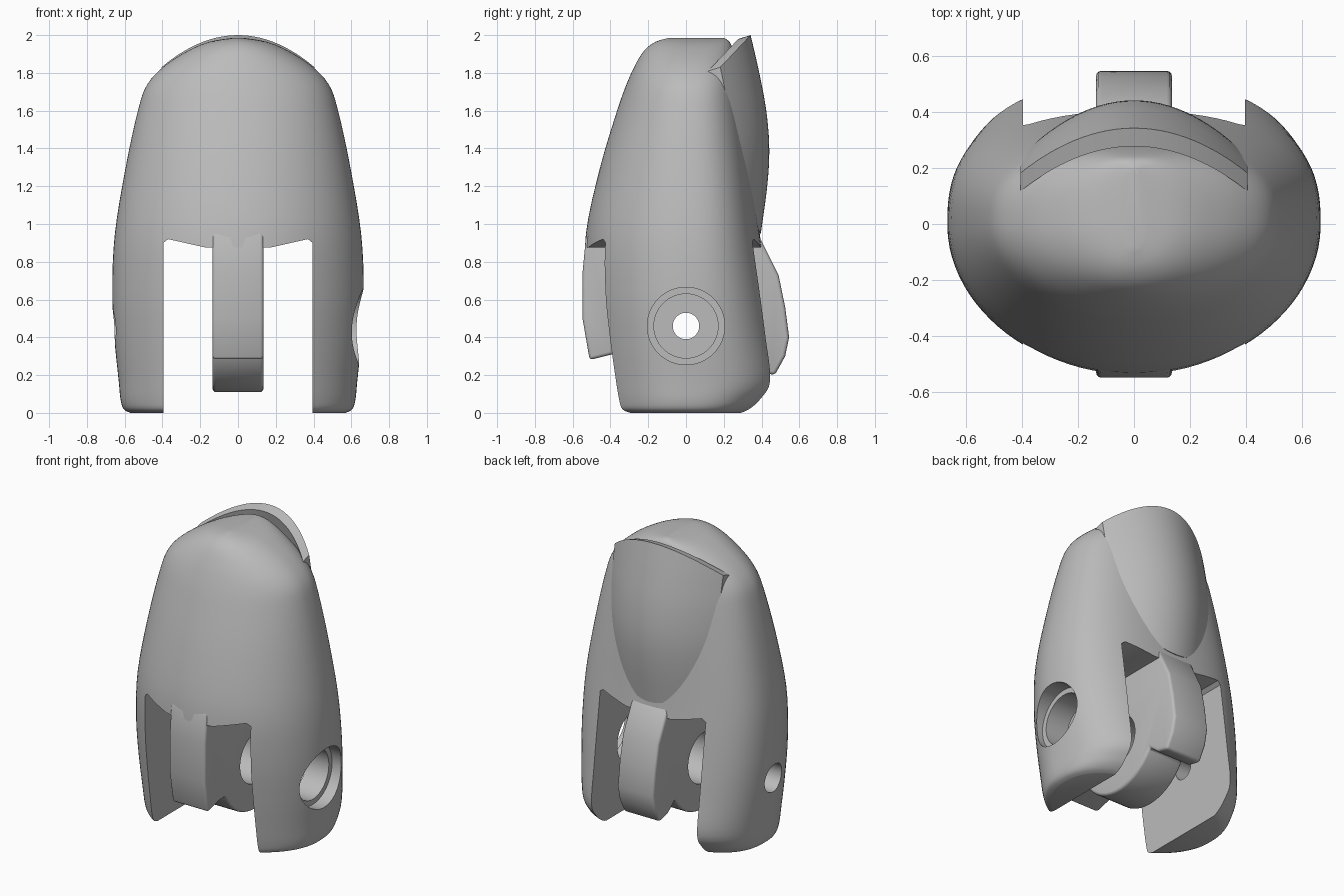
import bpy, bmesh, math
from mathutils import Vector

cube = bpy.data.objects.get("Cube")
if cube:
    bpy.data.objects.remove(cube, do_unlink=True)

grey = bpy.data.materials.new("plain grey")
grey.use_nodes = True
grey.diffuse_color = (0.5, 0.5, 0.5, 1)
grey.node_tree.nodes["Principled BSDF"].inputs["Base Color"].default_value = (0.5, 0.5, 0.5, 1)


def make(name, bm):
    bmesh.ops.recalc_face_normals(bm, faces=bm.faces)
    mesh = bpy.data.meshes.new(name)
    bm.to_mesh(mesh)
    bm.free()
    ob = bpy.data.objects.new(name, mesh)
    bpy.context.collection.objects.link(ob)
    mesh.materials.append(grey)
    return ob


def activate(ob):
    bpy.ops.object.select_all(action='DESELECT')
    ob.select_set(True)
    bpy.context.view_layer.objects.active = ob


def cut(ob, cutter):
    mod = ob.modifiers.new("cut", 'BOOLEAN')
    mod.operation, mod.solver, mod.object = 'DIFFERENCE', 'EXACT', cutter
    activate(ob)
    bpy.ops.object.modifier_apply(modifier=mod.name)
    bpy.data.objects.remove(cutter, do_unlink=True)


def bevel(ob, width, angle):
    mod = ob.modifiers.new("bevel", 'BEVEL')
    mod.width, mod.segments, mod.angle_limit = width, 3, math.radians(angle)
    activate(ob)
    bpy.ops.object.modifier_apply(modifier=mod.name)


def smooth(ob):
    activate(ob)
    bpy.ops.object.shade_smooth_by_angle(angle=math.radians(32))


def prism(name, points, offset):
    """Extrude a closed outline of 3D points along offset."""
    bm = bmesh.new()
    face = bm.faces.new([bm.verts.new(p) for p in points])
    new = bmesh.ops.extrude_face_region(bm, geom=[face])["geom"]
    bmesh.ops.translate(bm, vec=offset, verts=[g for g in new if isinstance(g, bmesh.types.BMVert)])
    return make(name, bm)


def bore(radius, x0, x1, sides=64):
    """Cylinder along x through the hinge axis."""
    ring = [(x0, radius * math.cos(2 * math.pi * i / sides),
             AXIS_Z + radius * math.sin(2 * math.pi * i / sides)) for i in range(sides)]
    return prism("bore_cutter", ring, (x1 - x0, 0, 0))


def spline(keys, steps):
    """Catmull-Rom through rows of values."""
    rows = [Vector(k) for k in keys]
    out = []
    for i in range(len(rows) - 1):
        a, b, c, d = rows[max(i - 1, 0)], rows[i], rows[i + 1], rows[min(i + 2, len(rows) - 1)]
        for s in range(steps):
            t = s / steps
            out.append(b + (c - a) * (t / 2) + (a * 2 - b * 5 + c * 4 - d) * (t * t / 2)
                       + (b * 3 - a - c * 3 + d) * (t ** 3 / 2))
    return out + [rows[-1]]


AXIS_Z = 0.46

# Shell: height, half width, front depth, back depth
SHELL = [
    (0, 0.57, 0.41, 0.35), (0.02, 0.605, 0.445, 0.39), (0.07, 0.622, 0.458, 0.45),
    (0.17, 0.632, 0.475, 0.51), (0.4, 0.655, 0.505, 0.475), (0.65, 0.666, 0.53, 0.435),
    (0.95, 0.652, 0.53, 0.39), (1.3, 0.595, 0.455, 0.345), (1.6, 0.53, 0.365, 0.305),
    (1.74, 0.48, 0.315, 0.285), (1.84, 0.385, 0.27, 0.27), (1.92, 0.26, 0.22, 0.25),
    (1.965, 0.15, 0.16, 0.23), (1.985, 0.03, 0.09, 0.2),
]


def shell_point(row, angle):
    z, half, front, back = row
    c, s = math.cos(angle), math.sin(angle)
    power, depth = (2 / 2.6, back) if s > 0 else (1, front)
    return (half * math.copysign(abs(c) ** power, c),
            depth * math.copysign(abs(s) ** power, s), z)


N = 96
bm = bmesh.new()
rings = [[bm.verts.new(shell_point(r, 2 * math.pi * (i + 0.5) / N)) for i in range(N)]
         for r in spline(SHELL, 4)]
for low, high in zip(rings, rings[1:]):
    for i in range(N):
        j = (i + 1) % N
        bm.faces.new((low[i], low[j], high[j], high[i]))
bm.faces.new(rings[0])
bm.faces.new(rings[-1])
shell = make("fingertip_shell", bm)

# Slot between the two legs
slot = [(-0.395, -0.1), (0.395, -0.1), (0.395, 0.9), (0.37, 0.92), (0.17, 0.875),
        (-0.17, 0.875), (-0.37, 0.92), (-0.395, 0.9)]
cut(shell, prism("slot_cutter", [(x, -1, z) for x, z in slot], (0, 2, 0)))

# Stepped pin hole through the legs
for radius, x0, x1 in ((0.205, 0.56, 1), (0.17, 0.2, 0.9), (0.07, -0.9, -0.2), (0.095, -0.9, -0.52)):
    cut(shell, bore(radius, x0, x1))
smooth(shell)

# Hinge tongue with a round barrel underneath
barrel = [(0.35 * math.cos(math.radians(a)), AXIS_Z + 0.35 * math.sin(math.radians(a)))
          for a in range(205, 331, 5)]
tongue_outline = ([(-0.5, 1.0), (-0.53, 0.93), (-0.547, 0.75), (-0.548, 0.5), (-0.51, 0.28), (-0.39, 0.31)]
                  + barrel + [(0.38, 0.22), (0.47, 0.2), (0.525, 0.3), (0.546, 0.4), (0.525, 0.56),
                              (0.49, 0.73), (0.385, 0.94), (0.3, 1.0)])
tongue = prism("hinge_tongue", [(-0.135, y, z) for y, z in tongue_outline], (0.27, 0, 0))
bevel(tongue, 0.018, 50)
cut(tongue, bore(0.17, -0.5, 0.5))
smooth(tongue)

# Curved nail plate on the back
NAIL = spline([(0.95, 0.396), (1.2, 0.43), (1.4, 0.441), (1.6, 0.425), (1.8, 0.388), (2.0, 0.342)], 6)


def nail_depth(z):
    for a, b in zip(NAIL, NAIL[1:]):
        if z <= b[0]:
            return a[1] + (b[1] - a[1]) * (z - a[0]) / (b[0] - a[0])
    return NAIL[-1][1]


COLS, ROWS = 40, 24
bm = bmesh.new()
front, back = [], []
for i in range(COLS + 1):
    u = -math.cos(math.pi * i / COLS)
    x = 0.405 * u
    bottom = 0.95 + 0.52 * (1 - math.sqrt(max(0, 1 - u * u)))
    top = 2.0 - 0.17 * u * u
    zs = [bottom + (top - bottom) * k / ROWS for k in range(ROWS + 1)]
    ys = [nail_depth(z) - 1.22 * x * x for z in zs]
    back.append([bm.verts.new((x, y, z)) for y, z in zip(ys, zs)])
    front.append([bm.verts.new((x, y - 0.065, z - 0.02 * k / ROWS))
                  for k, (y, z) in enumerate(zip(ys, zs))])
for grid in (front, back):
    for a, b in zip(grid, grid[1:]):
        for k in range(ROWS):
            bm.faces.new((a[k], b[k], b[k + 1], a[k + 1]))
rim = [(i, 0) for i in range(COLS)] + [(COLS, k) for k in range(ROWS)]
rim += [(i, ROWS) for i in range(COLS, 0, -1)] + [(0, k) for k in range(ROWS, 0, -1)]
for (i, k), (m, n) in zip(rim, rim[1:] + rim[:1]):
    bm.faces.new((front[i][k], front[m][n], back[m][n], back[i][k]))
smooth(make("nail_plate", bm))
